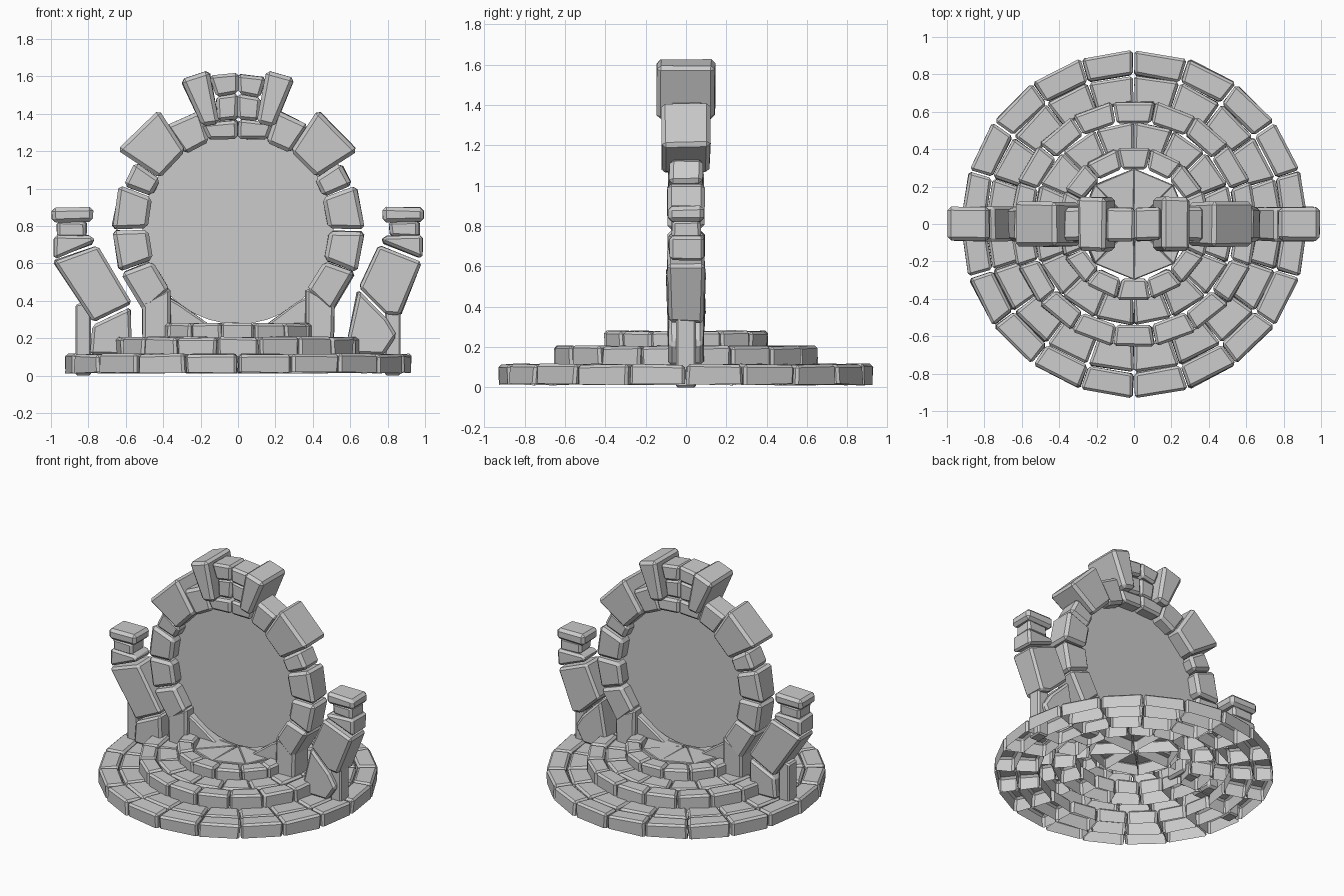
import bpy, bmesh, math, random
from mathutils import Vector

random.seed(4)
cube = bpy.data.objects.get("Cube")
if cube:
    bpy.data.objects.remove(cube, do_unlink=True)


def material(name, value):
    mat = bpy.data.materials.new(name)
    mat.use_nodes = True
    colour = (value, value, value, 1)
    mat.diffuse_color = colour
    mat.node_tree.nodes["Principled BSDF"].inputs["Base Color"].default_value = colour
    return mat


GREY = material("stone grey", 0.6)


def stone(name, outline, low, high, upright=True, jitter=0.006, bevel=0.016, open_base=False):
    """Extrude an outline into a chipped block: along y if upright, else along z."""
    bm = bmesh.new()
    rings = []
    for level in (low, high):
        ring = []
        for a, b in outline:
            p = Vector((a, level, b) if upright else (a, b, level))
            p += Vector([random.uniform(-jitter, jitter) for _ in range(3)])
            ring.append(bm.verts.new(p))
        rings.append(ring)
    n = len(outline)
    for i in range(n):
        j = (i + 1) % n
        bm.faces.new((rings[0][i], rings[0][j], rings[1][j], rings[1][i]))
    bm.faces.new(rings[1])
    base = bm.faces.new(rings[0][::-1])
    bmesh.ops.recalc_face_normals(bm, faces=bm.faces)
    if open_base:
        bm.faces.remove(base)
    mesh = bpy.data.meshes.new(name)
    bm.to_mesh(mesh)
    bm.free()
    mesh.materials.append(GREY)
    obj = bpy.data.objects.new(name, mesh)
    bpy.context.collection.objects.link(obj)
    if bevel:
        mod = obj.modifiers.new("worn edges", "BEVEL")
        mod.width = bevel
        mod.segments = 1
        mod.limit_method = "ANGLE"
    return obj


def wedge(inner, outer, start, end, centre=(0, 0)):
    """Four-sided ring segment, angles in degrees."""
    corners = ((inner, start), (outer, start), (outer, end), (inner, end))
    return [(centre[0] + r * math.cos(math.radians(a)),
             centre[1] + r * math.sin(math.radians(a))) for r, a in corners]


# Round stepped floor: inner radius, outer radius, stones, bottom, top
floor_rings = (
    ("outer_step", 0.795, 0.93, 20, 0.015, 0.115),
    ("lower_paving", 0.64, 0.795, 20, 0.015, 0.115),
    ("middle_step", 0.545, 0.665, 18, 0.10, 0.205),
    ("middle_paving", 0.39, 0.545, 16, 0.10, 0.205),
    ("upper_step", 0.30, 0.415, 14, 0.19, 0.28),
    ("upper_paving", 0.02, 0.30, 8, 0.19, 0.272),
)
for name, inner, outer, count, low, high in floor_rings:
    step = 360 / count
    for i in range(count):
        gap = 0.25 if inner > 0.1 else 0
        outline = wedge(inner + 0.002, outer - 0.002, i * step + gap, (i + 1) * step - gap)
        stone(name, outline, low, high, upright=False, jitter=0.005,
              bevel=0.014 if inner > 0.1 else 0.005, open_base=True)

# Ring of arch stones, repeated on both sides
HUB = (0, 0.785)
arch_stones = (
    ("arch_stone", 0.49, 0.67, -42, -20.5, 0.095),
    ("arch_stone", 0.485, 0.675, -20, -1, 0.09),
    ("arch_stone", 0.485, 0.675, 0, 20, 0.09),
    ("arch_stone", 0.49, 0.655, 20.5, 33, 0.085),
    ("arch_shoulder", 0.50, 0.765, 33, 56, 0.12),
    ("arch_stone", 0.49, 0.67, 55, 72, 0.09),
)
for side in (1, -1):
    def flip(points):
        return [(side * x, z) for x, z in points]

    for name, inner, outer, start, end, half in arch_stones:
        stone(name, flip(wedge(inner, outer, start, end, HUB)), -half, half, bevel=0.02)

    # Crown: flaring keystone, and three courses of small stones
    stone("keystone", flip([(0.10, 1.35), (0.195, 1.33), (0.305, 1.585), (0.155, 1.63)]),
          -0.145, 0.145, bevel=0.02)
    stone("crown_top", flip([(0, 1.505), (0.12, 1.49), (0.15, 1.60), (0, 1.615)]), -0.09, 0.09)
    stone("crown_middle", flip([(0, 1.37), (0.11, 1.36), (0.12, 1.49), (0, 1.505)]), -0.075, 0.075)
    stone("crown_inner", flip([(0, 1.27), (0.16, 1.26), (0.19, 1.35), (0, 1.37)]), -0.09, 0.09)

    # Feet of the arch and the low inner wedges
    stone("arch_foot", flip([(0.36, 0.15), (0.515, 0.15), (0.515, 0.39), (0.36, 0.47)]),
          -0.09, 0.09)
    stone("arch_inner_wedge", flip([(0.14, 0.26), (0.37, 0.26), (0.37, 0.42), (0.31, 0.39)]),
          -0.05, 0.05, bevel=0.01)

    # Broken side pillars
    stone("pillar_cap", flip([(0.775, 0.82), (0.995, 0.82), (0.995, 0.90), (0.775, 0.90)]),
          -0.09, 0.09, jitter=0.004, bevel=0.02)
    stone("pillar_neck", flip([(0.81, 0.74), (0.97, 0.74), (0.97, 0.83), (0.81, 0.83)]),
          -0.07, 0.07)
    stone("pillar_upper", flip([(0.76, 0.71), (0.985, 0.62), (0.985, 0.75), (0.78, 0.75)]),
          -0.085, 0.085)
    stone("pillar_post", flip([(0.785, 0), (0.87, 0), (0.87, 0.38), (0.785, 0.40)]),
          -0.05, 0.05, jitter=0, bevel=0.01)

# Leaning pillar blocks differ from side to side
leaning = {
    "left_pillar_block": [(0.75, 0.695), (0.985, 0.61), (0.87, 0.32), (0.79, 0.33), (0.65, 0.475)],
    "left_pillar_base": [(0.64, 0.46), (0.79, 0.31), (0.85, 0.22), (0.78, 0.11), (0.57, 0.11)],
    "right_pillar_block": [(-0.75, 0.695), (-0.99, 0.61), (-0.77, 0.28), (-0.57, 0.39)],
    "right_pillar_base": [(-0.775, 0.27), (-0.57, 0.37), (-0.57, 0.11), (-0.79, 0.11)],
}
for name, outline in leaning.items():
    stone(name, outline, -0.09, 0.09)

# Flat disc filling the arch
disc = [(0.51 * math.cos(math.tau * i / 40), HUB[1] + 0.51 * math.sin(math.tau * i / 40))
        for i in range(40)]
stone("gateway_disc", disc, -0.004, 0.004, jitter=0, bevel=0)
